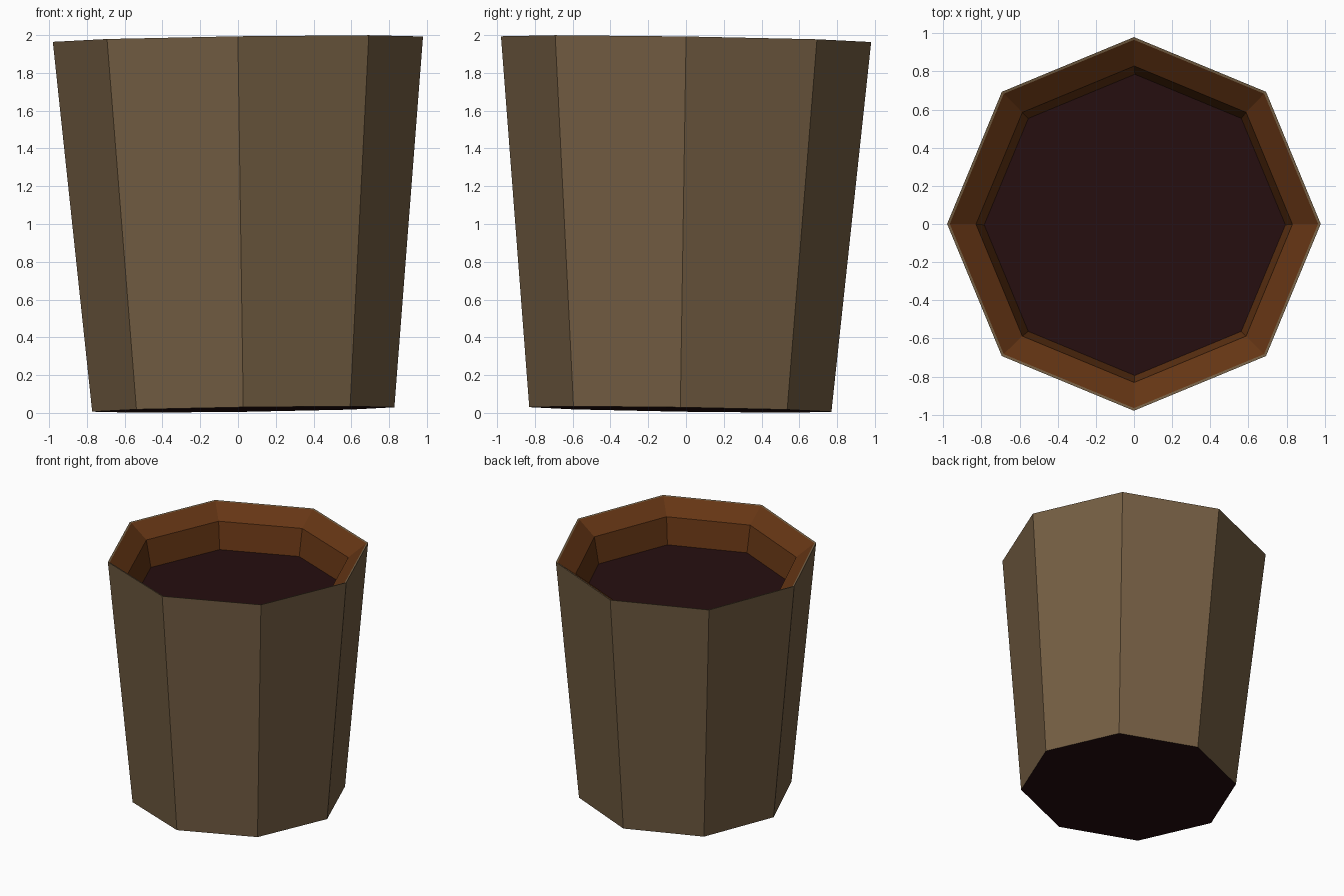
import bpy, bmesh, math

if "Cube" in bpy.data.objects:
    bpy.data.objects.remove(bpy.data.objects["Cube"])

SIDES = 8
TOP = 1.961          # height of the rim along the bucket axis


def material(name, rgb):
    m = bpy.data.materials.new(name)
    m.diffuse_color = (*rgb, 1)
    m.use_nodes = True
    m.node_tree.nodes["Principled BSDF"].inputs["Base Color"].default_value = m.diffuse_color
    return m


tan = material("weathered tan wood", (0.175, 0.112, 0.056))
orange = material("orange brown wood", (0.130, 0.036, 0.007))
dark = material("dark liquid", (0.019, 0.0044, 0.005))


def lathe(name, profile, mat, cap=False):
    """Sweep (radius, height) points round an octagon; cap=+1/-1 makes a single disc."""
    bm = bmesh.new()
    rings = [[bm.verts.new((r * math.cos(2 * math.pi * i / SIDES),
                            r * math.sin(2 * math.pi * i / SIDES), z))
              for i in range(SIDES)] for r, z in profile]
    for a, b in zip(rings, rings[1:]):
        for i in range(SIDES):
            j = (i + 1) % SIDES
            bm.faces.new((a[i], a[j], b[j], b[i]))
    if cap:
        bm.faces.new(rings[0] if cap > 0 else rings[0][::-1])
    me = bpy.data.meshes.new(name)
    bm.to_mesh(me)
    bm.free()
    me.materials.append(mat)
    ob = bpy.data.objects.new(name, me)
    bpy.context.collection.objects.link(ob)
    # the whole bucket leans very slightly
    ob.location = (0.028, -0.030, 0.018)
    ob.rotation_euler = (-0.0155, -0.0145, 0)
    return ob


# Tapered outer staves with a thin lip
lathe("outer_wall", [(0.80, 0), (0.98, TOP), (0.966, TOP - 0.003)], tan)
# Sloping inner rim and the wall below it
lathe("inner_rim", [(0.966, TOP - 0.003), (0.83, TOP - 0.107), (0.79, TOP - 0.32)], orange)
# Liquid surface and underside
lathe("liquid", [(0.79, TOP - 0.32)], dark, cap=1)
lathe("base", [(0.80, 0)], dark, cap=-1)
